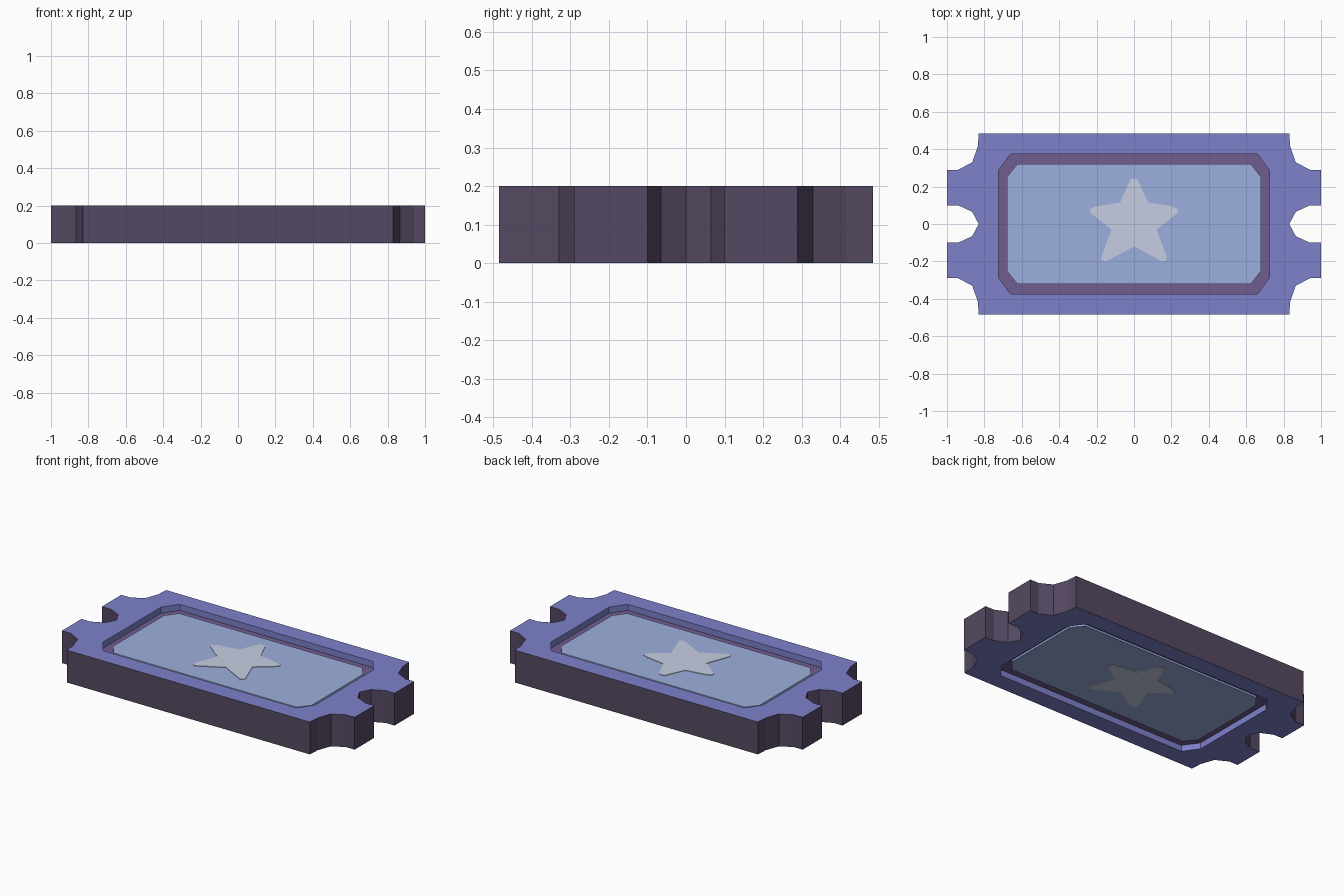
import bpy, bmesh

if "Cube" in bpy.data.objects:
    bpy.data.objects.remove(bpy.data.objects["Cube"])

HEIGHT = 0.2


def material(name, rgb):
    """Flat material from 0-255 display colour, stored as linear."""
    lin = [((c / 255 + 0.055) / 1.055) ** 2.4 for c in rgb]
    m = bpy.data.materials.new(name)
    m.diffuse_color = (*lin, 1)
    m.use_nodes = True
    m.node_tree.nodes["Principled BSDF"].inputs["Base Color"].default_value = m.diffuse_color
    return m


BLUE = material("periwinkle_face", (125, 129, 202))
EDGE = material("dark_purple_edge", (85, 73, 98))
RING = material("plum_border", (111, 93, 142))
PANEL = material("pale_blue_panel", (156, 175, 221))
STAR = material("silver_star", (198, 206, 226))


def mirror_x(half):
    """Close a right-hand half profile (listed top to bottom) into a loop."""
    return half + [(-x, y) for x, y in reversed(half) if x > 0]


def octagon(w, h, cw, ch):
    """Rectangle of half size w, h whose corners are cut back to cw, ch."""
    return mirror_x([(cw, h), (w, ch), (w, -ch), (cw, -h)])


def prism(name, loops, z0, z1, mats, rule=None):
    """Extrude an outline (further loops are holes) between two heights."""
    bm = bmesh.new()
    edges = []
    for loop in loops:
        vs = [bm.verts.new((x, y, z0)) for x, y in loop]
        edges += [bm.edges.new((vs[i - 1], vs[i])) for i in range(len(vs))]
    bmesh.ops.triangle_fill(bm, edges=edges, use_beauty=True, use_dissolve=False)
    ext = bmesh.ops.extrude_face_region(bm, geom=bm.faces[:])
    top = [g for g in ext["geom"] if isinstance(g, bmesh.types.BMVert)]
    bmesh.ops.translate(bm, verts=top, vec=(0, 0, z1 - z0))
    bmesh.ops.recalc_face_normals(bm, faces=bm.faces[:])
    if rule:
        for f in bm.faces:
            f.material_index = rule(f)
    me = bpy.data.meshes.new(name)
    bm.to_mesh(me)
    bm.free()
    for m in mats:
        me.materials.append(m)
    ob = bpy.data.objects.new(name, me)
    bpy.context.collection.objects.link(ob)
    return ob


# Ticket frame: notched corners, half-round end bites, window through the middle
quarter = [(0.83, 0.485), (0.835, 0.415), (0.865, 0.33), (0.94, 0.29), (1.0, 0.29),
           (1.0, 0.10), (0.94, 0.10), (0.865, 0.065)]
half = quarter + [(0.83, 0)] + [(x, -y) for x, y in reversed(quarter)]
window = octagon(0.725, 0.375, 0.66, 0.285)


def frame_rule(f):
    c = f.calc_center_median()
    outer_wall = abs(f.normal.z) < 0.5 and (abs(c.x) > 0.74 or abs(c.y) > 0.39)
    return 1 if outer_wall else 0


prism("ticket_frame", [mirror_x(half), window], 0, HEIGHT, [BLUE, EDGE], frame_rule)

# Recessed inlays, each showing on both the top and the underside
prism("recess_border", [octagon(0.728, 0.378, 0.662, 0.287)], 0.038, HEIGHT - 0.038, [RING])
prism("centre_panel", [octagon(0.68, 0.32, 0.625, 0.25)], 0.026, HEIGHT - 0.026, [PANEL])

# Blunt five-pointed star
star_half = [(0.018, 0.24), (0.03, 0.215), (0.075, 0.115), (0.2, 0.095), (0.235, 0.08),
             (0.233, 0.06), (0.215, 0.045), (0.12, -0.03), (0.175, -0.175),
             (0.172, -0.195), (0.15, -0.2), (0, -0.12)]
prism("star", [mirror_x(star_half)], 0.023, HEIGHT - 0.023, [STAR])
